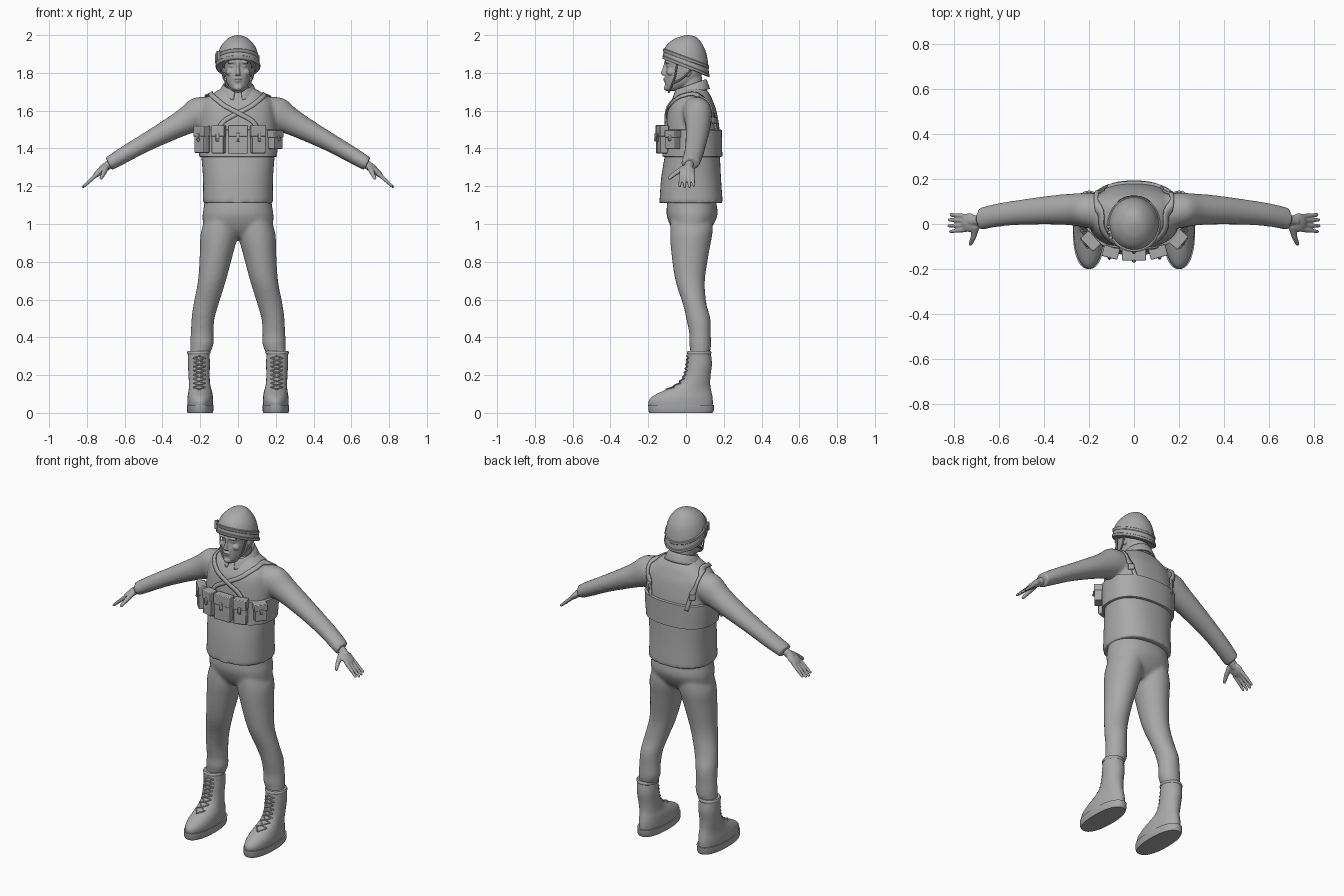
import bpy, bmesh
from math import pi, sin, cos, atan2, radians
from mathutils import Vector, Matrix

cube = bpy.data.objects.get("Cube")
if cube:
    bpy.data.objects.remove(cube, do_unlink=True)

GREY = (0.4, 0.4, 0.4, 1)
mat = bpy.data.materials.new("plain grey")
mat.use_nodes = True
mat.diffuse_color = GREY
mat.node_tree.nodes["Principled BSDF"].inputs["Base Color"].default_value = GREY


def spline(rows, k):
    """Smooth curve through rows of any length."""
    rows = [Vector(r) for r in rows]
    pts = [rows[0]] + rows + [rows[-1]]
    out = []
    for a, b, c, d in zip(pts, pts[1:], pts[2:], pts[3:]):
        for i in range(k):
            u = i / k
            out.append(b + ((c - a) * u + (a * 2 - b * 5 + c * 4 - d) * u ** 2
                            + (b * 3 - a - c * 3 + d) * u ** 3) * 0.5)
    return out + [rows[-1]]


def power(v, n):
    return (1 if v >= 0 else -1) * abs(v) ** (2 / n)


def loft(bm, rows, along_x=False, s=1, n=2, k=5, seg=40, gap=0):
    """Rows: position, centre a, centre b, radius a, radius b, optional tilt."""
    rings = []
    count = seg if not gap else seg + 1
    for r in spline(rows, k):
        tilt = r[5] if len(r) > 5 else 0
        ring = []
        for i in range(count):
            ang = -pi / 2 + gap + (2 * pi - 2 * gap) * i / seg
            da, db = r[3] * power(cos(ang), n), r[4] * power(sin(ang), n)
            p = (r[1] + da, r[2] + db, r[0] + tilt * db)
            if along_x:
                p = (s * p[2], p[0], p[1])
            ring.append(bm.verts.new(p))
        rings.append(ring)
    for lo, hi in zip(rings, rings[1:]):
        for i in range(seg):
            j = (i + 1) % count
            bm.faces.new((lo[i], lo[j], hi[j], hi[i]))
    if not gap:
        bm.faces.new(rings[0])
        bm.faces.new(rings[-1])


def ball(bm, loc, size, tilt=0):
    m = Matrix.Translation(loc) @ Matrix.Rotation(tilt, 4, 'Y') @ Matrix.Diagonal((*size, 1))
    bmesh.ops.create_icosphere(bm, subdivisions=3, radius=1, matrix=m)


def limb(bm, p, q, r1, r2):
    p, q = Vector(p), Vector(q)
    turn = (q - p).to_track_quat('Z', 'Y').to_matrix().to_4x4()
    bmesh.ops.create_cone(bm, cap_ends=True, segments=16, radius1=r1, radius2=r2,
                          depth=(q - p).length, matrix=Matrix.Translation((p + q) / 2) @ turn)
    ball(bm, p, (r1,) * 3)
    ball(bm, q, (r2,) * 3)


def box(bm, loc, size, turn=0, offset=(0, 0, 0)):
    m = (Matrix.Translation(loc) @ Matrix.Rotation(turn, 4, 'Z')
         @ Matrix.Translation(offset) @ Matrix.Diagonal((*size, 1)))
    bmesh.ops.create_cube(bm, size=1, matrix=m)


def finish(name, bm, voxel=0, smooth=4, mirror=False, bevel=0, solid=0, target=None, lift=0):
    bmesh.ops.recalc_face_normals(bm, faces=bm.faces)
    me = bpy.data.meshes.new(name)
    bm.to_mesh(me)
    bm.free()
    ob = bpy.data.objects.new(name, me)
    bpy.context.collection.objects.link(ob)
    me.materials.append(mat)
    bpy.ops.object.select_all(action='DESELECT')
    ob.select_set(True)
    bpy.context.view_layer.objects.active = ob
    bpy.ops.object.shade_smooth_by_angle(angle=radians(40))
    if voxel:
        m = ob.modifiers.new("blend", 'REMESH')
        m.mode, m.voxel_size, m.use_smooth_shade = 'VOXEL', voxel, True
        m = ob.modifiers.new("soften", 'SMOOTH')
        m.factor, m.iterations = 0.5, smooth
    if target:
        m = ob.modifiers.new("hug", 'SHRINKWRAP')
        m.target, m.offset, m.wrap_mode = target, lift, 'ABOVE_SURFACE'
    if solid:
        m = ob.modifiers.new("thickness", 'SOLIDIFY')
        m.thickness, m.offset = solid, 0
    if bevel:
        m = ob.modifiers.new("bevel", 'BEVEL')
        m.width, m.segments = bevel, 2
    if mirror:
        m = ob.modifiers.new("mirror", 'MIRROR')
        m.use_mirror_merge = False
    return ob


def tube(name, paths, r, mirror=False):
    bm = bmesh.new()
    for path in paths:
        for p, q in zip(path, path[1:]):
            p, q = Vector(p), Vector(q)
            turn = (q - p).to_track_quat('Z', 'Y').to_matrix().to_4x4()
            bmesh.ops.create_cone(bm, cap_ends=True, segments=8, radius1=r, radius2=r,
                                  depth=(q - p).length + r,
                                  matrix=Matrix.Translation((p + q) / 2) @ turn)
    return finish(name, bm, mirror=mirror)


def section(rows, z):
    return min(spline(rows, 12), key=lambda r: abs(r[0] - z))


def surface_y(rows, x, z, n=2, side=-1):
    r = section(rows, z)
    u = min(abs(x - r[1]) / r[3], 0.99)
    return r[2] + side * r[4] * (1 - u ** n) ** (1 / n)


# Jacket: body and both sleeves blended together
BODY = [(1.11, 0, .027, .186, .168), (1.25, 0, .027, .186, .158), (1.4, 0, .036, .198, .143),
        (1.5, 0, .035, .205, .143), (1.6, 0, .032, .195, .129), (1.65, 0, .033, .18, .11),
        (1.69, 0, .037, .135, .088), (1.72, 0, .035, .085, .065)]
SLEEVE = [(.1, .05, 1.6, .08, .075, .5), (.2, .06, 1.585, .078, .08, .5),
          (.28, .064, 1.543, .07, .064, .5), (.37, .062, 1.495, .064, .053, .5),
          (.5, .052, 1.425, .056, .043, .5), (.6, .04, 1.368, .052, .039, .5),
          (.685, .022, 1.318, .05, .034, .5)]
bm = bmesh.new()
loft(bm, BODY, n=2.4)
for s in (1, -1):
    loft(bm, SLEEVE, along_x=True, s=s)
jacket = finish("jacket", bm, voxel=.01, smooth=6)

# Collar, open at the front
bm = bmesh.new()
loft(bm, [(1.675, 0, .025, .066, .07, .3), (1.728, 0, .025, .07, .074, .35),
          (1.73, 0, .025, .078, .082, .35), (1.685, 0, .025, .104, .098, .3)], k=3, gap=.22)
finish("collar", bm, solid=.008)

# Trousers: hips and legs blended together
LEG = [(.3, .206, .072, .048, .048), (.34, .195, .076, .058, .055), (.37, .191, .075, .062, .058),
       (.42, .19, .074, .06, .057), (.5, .185, .065, .061, .064), (.58, .168, .045, .067, .063),
       (.7, .138, .022, .074, .078), (.85, .113, .022, .089, .1), (.95, .098, .028, .1, .112),
       (1.02, .09, .03, .085, .11)]
bm = bmesh.new()
loft(bm, [(.93, 0, .025, .1, .06), (.97, 0, .028, .175, .1), (1.04, 0, .032, .188, .133),
          (1.1, 0, .031, .18, .132), (1.17, 0, .03, .172, .12)], n=2.2)
for s in (1, -1):
    loft(bm, [(z, s * x, y, a, b) for z, x, y, a, b in LEG])
finish("trousers", bm, voxel=.01, smooth=6)

# Boots: upper, sole, top roll and laces
BOOT = [(.03, .2, -.027, .066, .168), (.06, .2, -.028, .068, .17), (.085, .2, -.02, .067, .16),
        (.11, .2, .0, .063, .135), (.135, .202, .025, .058, .105), (.16, .204, .045, .056, .083),
        (.2, .206, .06, .056, .07), (.26, .207, .07, .058, .067), (.325, .208, .07, .057, .06)]
bm = bmesh.new()
loft(bm, BOOT)
finish("boot_upper", bm, mirror=True)
bm = bmesh.new()
loft(bm, [(0, .2, -.026, .066, .167), (.012, .2, -.026, .07, .173), (.042, .2, -.026, .071, .174)],
     n=2.3, k=1)
finish("boot_sole", bm, mirror=True)
bm = bmesh.new()
loft(bm, [(.31, .208, .07, .058, .062), (.318, .208, .07, .062, .065), (.328, .208, .07, .058, .06)],
     k=3)
finish("boot_top_roll", bm, mirror=True)
laces = []
for s in (1, -1):
    path = []
    for i in range(17):
        z = .125 + i * .011
        dx = s * .03 * (0, 1, 0, -1)[i % 4]
        path.append((.205 + dx, surface_y(BOOT, .205 + dx, z) - .003, z))
    laces.append(path)
tube("boot_laces", laces, .004, mirror=True)

# Hands
bm = bmesh.new()
limb(bm, (.65, .022, 1.337), (.715, .012, 1.292), .025, .022)
ball(bm, (.73, .006, 1.279), (.047, .042, .018), radians(41))
for y0, y1, reach in ((.034, .042, .9), (.015, .018, 1), (-.006, -.008, 1.03), (-.025, -.034, .93)):
    root = Vector((.748, y0, 1.262))
    tip = root + Vector((.07, y1 - y0, -.064)) * reach
    limb(bm, root, tip, .0115, .0075)
limb(bm, (.70, -.012, 1.296), (.712, -.058, 1.267), .016, .0125)
limb(bm, (.712, -.058, 1.267), (.724, -.088, 1.243), .0125, .009)
finish("hand", bm, voxel=.004, smooth=3, mirror=True)

# Head with neck and facial features
bm = bmesh.new()
loft(bm, [(1.62, 0, .04, .062, .066), (1.72, 0, .028, .058, .063), (1.8, 0, .015, .058, .066)])
loft(bm, [(1.703, 0, -.072, .022, .026), (1.72, 0, -.058, .042, .05), (1.75, 0, -.028, .06, .083),
          (1.79, 0, -.014, .069, .098), (1.83, 0, -.007, .073, .098), (1.87, 0, -.005, .076, .105),
          (1.92, 0, 0, .068, .092)], n=2.2)
loft(bm, [(1.86, 0, -.104, .009, .012), (1.83, 0, -.106, .008, .016), (1.80, 0, -.112, .012, .022),
          (1.787, 0, -.11, .016, .016)], seg=16)
ball(bm, (0, -.105, 1.72), (.022, .013, .015))
ball(bm, (0, -.108, 1.768), (.022, .014, .005))
ball(bm, (0, -.106, 1.756), (.019, .013, .006))
for s in (1, -1):
    ball(bm, (s * .031, -.098, 1.857), (.026, .014, .008), s * .12)
    ball(bm, (s * .031, -.09, 1.836), (.014, .013, .008))
    ball(bm, (s * .042, -.081, 1.805), (.024, .022, .018), s * .4)
    ball(bm, (s * .074, .01, 1.807), (.01, .017, .028))
finish("head", bm, voxel=.004, smooth=2)

# Helmet shell, rim, band, side clip and chin straps
bm = bmesh.new()
loft(bm, [(1.833, 0, 0, .115, .122, -.4), (1.86, 0, 0, .113, .12, -.38), (1.9, 0, .002, .106, .113, -.3),
          (1.94, 0, .005, .09, .097, -.2), (1.975, 0, .008, .062, .067, -.1),
          (1.993, 0, .01, .034, .037, 0), (2.0, 0, .01, .004, .004, 0)])
finish("helmet_shell", bm)
for name, z, r, tilt in (("helmet_rim", 1.826, .118, -.4), ("helmet_band", 1.866, .115, -.37)):
    bm = bmesh.new()
    loft(bm, [(z, 0, 0, r - .003, r + .004, tilt), (z + .004, 0, 0, r, r + .007, tilt),
              (z + .016, 0, 0, r, r + .007, tilt), (z + .02, 0, 0, r - .006, r + .001, tilt)], k=1)
    finish(name, bm)
bm = bmesh.new()
for i in range(3):
    box(bm, (-.104 - .004 * i, -.06 + .024 * i, 1.892 - .009 * i), (.018, .016, .05), .4 - .15 * i)
finish("helmet_clip", bm, bevel=.003)
front = spline([(.09, -.045, 1.86), (.074, -.06, 1.775), (.047, -.08, 1.722), (0, -.09, 1.698)], 5)
rear = spline([(.09, .035, 1.83), (.077, -.015, 1.775), (.062, -.068, 1.745)], 5)
tube("chin_strap", [front, rear], .005, mirror=True)

# Chest band wrapped around the jacket
bm = bmesh.new()
loft(bm, [(z, 0, r[2], r[3] + g, r[4] + g) for z, g in
          ((1.355, .003), (1.358, .012), (1.43, .012), (1.497, .012), (1.5, .003))
          for r in [section(BODY, z)]], n=2.4, k=1, seg=64)
finish("chest_band", bm)

# Pouches with flap, fastening tab and stud
for i, (x, w, h) in enumerate([(-.17, .075, .14), (-.095, .066, .145), (0, .1, .15),
                               (.098, .072, .145), (.175, .07, .1)]):
    y = surface_y(BODY, x, 1.45, 2.4)
    slope = surface_y(BODY, x + .01, 1.45, 2.4) - surface_y(BODY, x - .01, 1.45, 2.4)
    spot, turn = (x, y, 1.447), atan2(slope, .02)
    bm = bmesh.new()
    box(bm, spot, (w, .042, h), turn, (0, -.03, 0))
    box(bm, spot, (w + .006, .05, h * .4), turn, (0, -.03, h * .31))
    box(bm, spot, (.018, .008, h * .3), turn, (0, -.056, h * .08))
    box(bm, spot, (.012, .008, .01), turn, (0, -.06, 0))
    finish("pouch_%d" % (i + 1), bm, bevel=.005)

# Shoulder straps: crossed in front, hanging down at the back
STRAP = [(-.12, -.13, 1.49), (-.08, -.125, 1.545), (0, -.12, 1.59), (.08, -.1, 1.635),
         (.145, -.03, 1.69), (.16, .05, 1.715), (.168, .12, 1.66), (.155, .17, 1.58), (.13, .19, 1.47)]
for s, side, lift in ((1, "left", .004), (-1, "right", .009)):
    path = spline([(s * x, y, z) for x, y, z in STRAP], 6)
    bm = bmesh.new()
    edges = []
    for i, p in enumerate(path):
        along = path[min(i + 1, len(path) - 1)] - path[max(i - 1, 0)]
        across = along.cross(p - Vector((0, .03, 1.5))).normalized() * .013
        edges.append([bm.verts.new(p + across * t) for t in (-1, 0, 1)])
    for a, b in zip(edges, edges[1:]):
        for j in (0, 1):
            bm.faces.new((a[j], a[j + 1], b[j + 1], b[j]))
    finish(side + "_shoulder_strap", bm, solid=.008, target=jacket, lift=lift)

# Strap buckles on the back
bm = bmesh.new()
box(bm, (.146, surface_y(BODY, .146, 1.55, 2.4, 1) + .01, 1.55), (.036, .014, .034), -.6)
finish("back_buckle", bm, bevel=.004, mirror=True)
